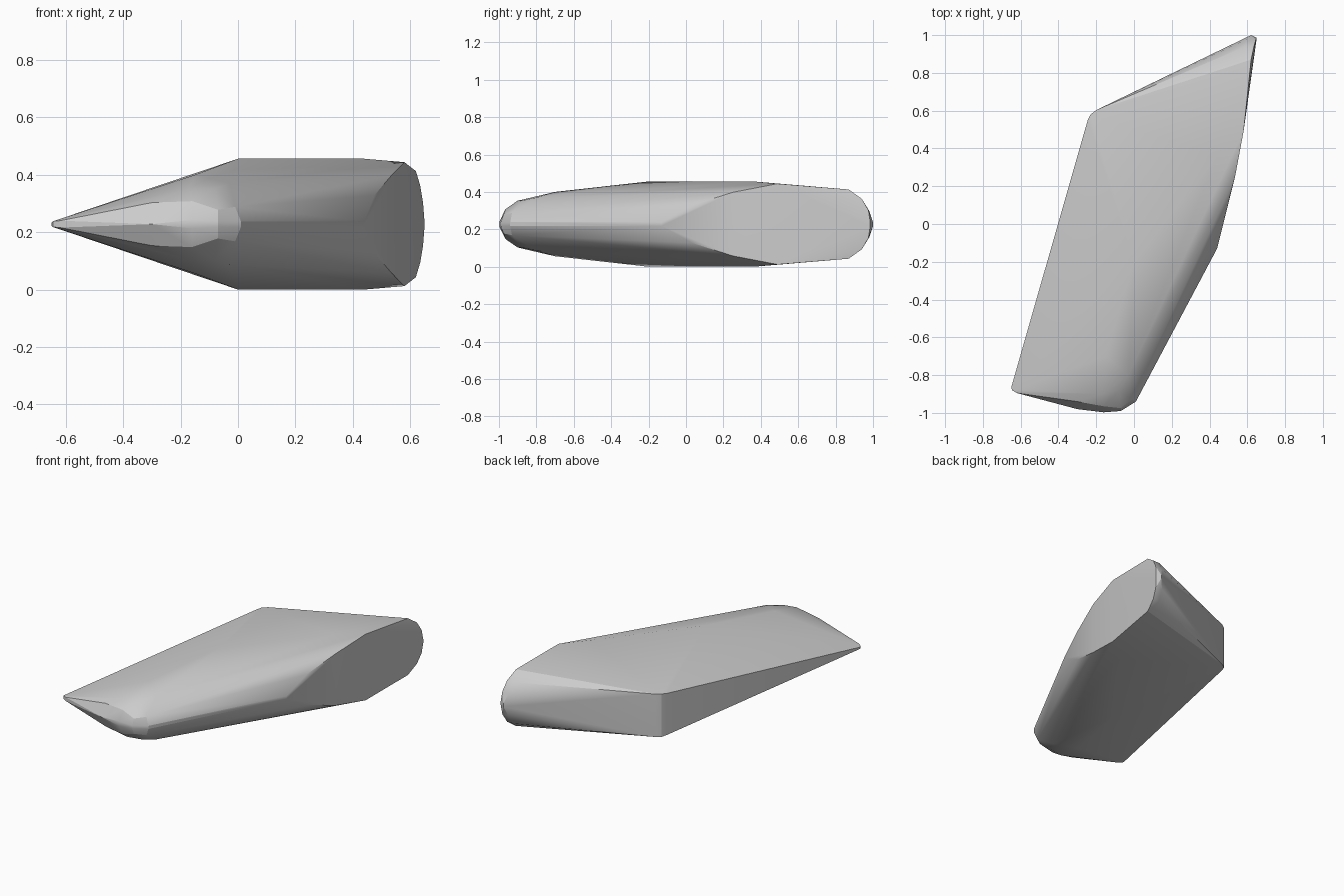
import bpy, bmesh

if "Cube" in bpy.data.objects:
    bpy.data.objects.remove(bpy.data.objects["Cube"])

MID = 0.23  # height of the symmetry plane

# Upper half of the faceted block: x, y, height above the symmetry plane
tip = [(-.65, -.865, .006), (-.645, -.88, .01), (-.62, -.895, .012)]
nose = [(-.30, -.98, .0), (-.30, -.94, .075), (-.16, -.997, .015), (-.16, -.965, .08),
        (-.17, -.90, .125), (-.15, -.70, .172), (-.08, -.88, .125), (-.07, -.975, .05),
        (-.07, -.99, .01), (.01, -.94, .01), (-.01, -.93, .06), (-.03, -.80, .142)]
top = [(0, -.20, .228), (.44, .36, .228), (.58, .49, .216)]
flank = [(.44, -.13, .01), (.475, .03, .10), (.535, .25, .17)]
back_corner = [(-.245, .55, .136), (-.23, .58, .14), (-.20, .603, .14)]
end = [(.62, .87, .185), (.635, .94, .135), (.645, .975, .075), (.65, .985, .01),
       (.62, 1.0, .01), (.60, .98, .07), (.59, .94, .135)]

# Mirror the points and wrap them in a convex skin
bm = bmesh.new()
for x, y, h in tip + nose + top + flank + back_corner + end:
    for s in (1, -1):
        bm.verts.new((x, y, MID + s * h))
bmesh.ops.remove_doubles(bm, verts=bm.verts, dist=.001)
res = bmesh.ops.convex_hull(bm, input=bm.verts)
loose = [v for v in bm.verts if not v.link_faces]
bmesh.ops.delete(bm, geom=loose, context='VERTS')
bmesh.ops.recalc_face_normals(bm, faces=bm.faces)
low = min(v.co.z for v in bm.verts)
bmesh.ops.translate(bm, verts=bm.verts, vec=(0, 0, -low))

mesh = bpy.data.meshes.new("faceted_stone")
bm.to_mesh(mesh)
bm.free()
stone = bpy.data.objects.new("faceted_stone", mesh)
bpy.context.collection.objects.link(stone)

# Soft shading over the shallow facets
bpy.context.view_layer.objects.active = stone
stone.select_set(True)
bpy.ops.object.shade_smooth_by_angle(angle=.4)
